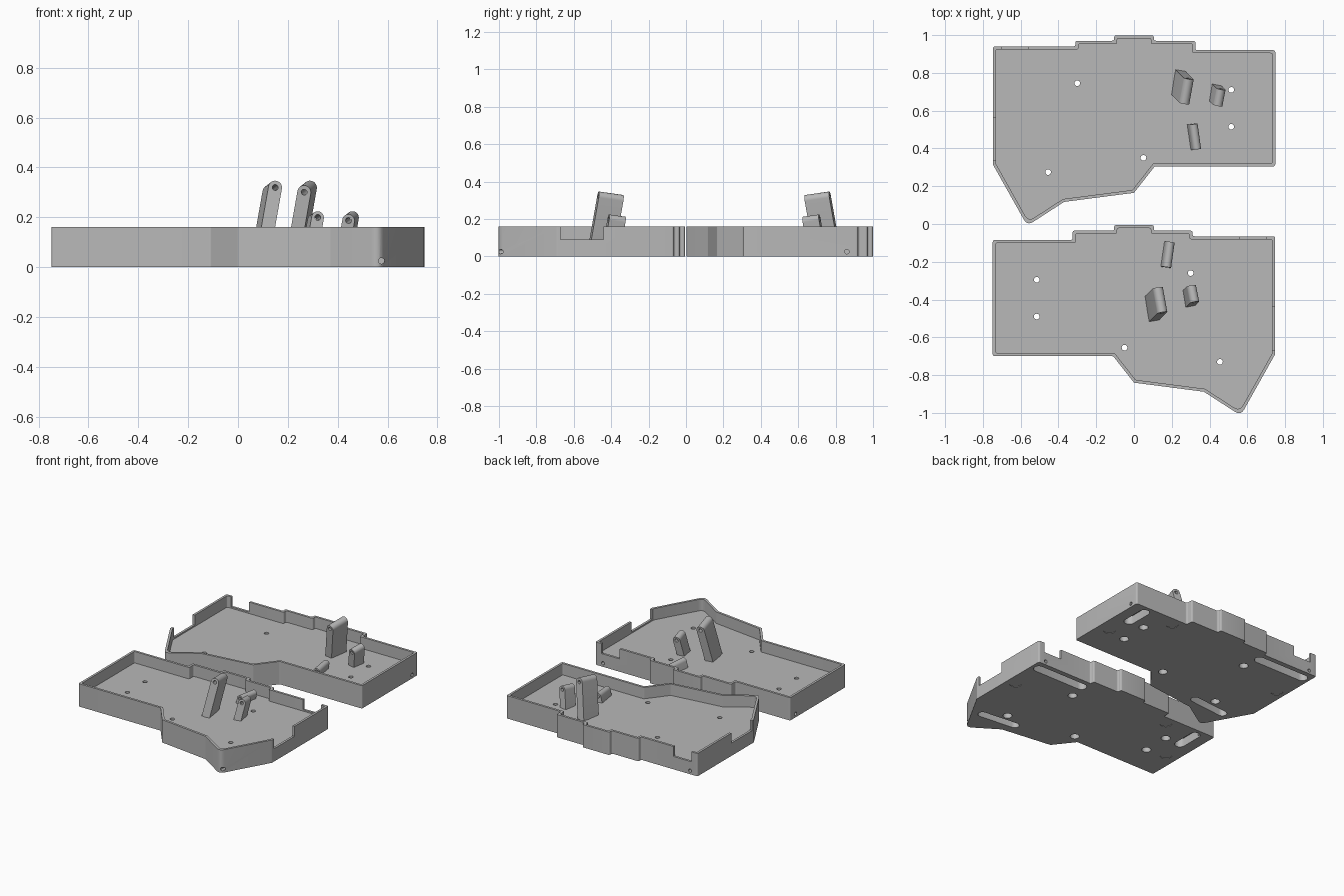
import bpy, bmesh, math
from mathutils import Vector, Matrix

if "Cube" in bpy.data.objects:
    bpy.data.objects.remove(bpy.data.objects["Cube"])

grey = bpy.data.materials.new("grey_plastic")
grey.diffuse_color = (0.48, 0.48, 0.48, 1)
grey.use_nodes = True
grey.node_tree.nodes["Principled BSDF"].inputs["Base Color"].default_value = grey.diffuse_color


def prism(name, pts, z0, z1, matrix=Matrix()):
    """Extrude a flat outline from z0 to z1."""
    bm = bmesh.new()
    face = bm.faces.new([bm.verts.new((p[0], p[1], z0)) for p in pts])
    top = bmesh.ops.extrude_face_region(bm, geom=[face])["geom"]
    for v in [g for g in top if isinstance(g, bmesh.types.BMVert)]:
        v.co.z = z1
    bmesh.ops.recalc_face_normals(bm, faces=bm.faces)
    bm.transform(matrix)
    me = bpy.data.meshes.new(name)
    bm.to_mesh(me)
    bm.free()
    ob = bpy.data.objects.new(name, me)
    bpy.context.collection.objects.link(ob)
    return ob


def circle(x, y, r, n=20):
    return [(x + r * math.cos(2 * math.pi * i / n), y + r * math.sin(2 * math.pi * i / n)) for i in range(n)]


def box(x0, y0, x1, y1):
    return [(x0, y0), (x1, y0), (x1, y1), (x0, y1)]


def stadium(a, b, r, n=10):
    a, b = Vector(a), Vector(b)
    base = math.atan2(b.y - a.y, b.x - a.x)
    pts = []
    for c, start in ((b, base - math.pi / 2), (a, base + math.pi / 2)):
        for i in range(n + 1):
            t = start + math.pi * i / n
            pts.append((c.x + r * math.cos(t), c.y + r * math.sin(t)))
    return pts


def inset(pts, t):
    """Move each side of a counter-clockwise outline inwards by t."""
    out = []
    for i, p in enumerate(pts):
        p = Vector(p)
        d0 = (p - Vector(pts[i - 1])).normalized()
        d1 = (Vector(pts[(i + 1) % len(pts)]) - p).normalized()
        n0, n1 = Vector((-d0.y, d0.x)), Vector((-d1.y, d1.x))
        out.append(p + (n0 + n1) * t / (1 + n0.dot(n1)))
    return out


def rounded(pts, radius, n=5):
    out = []
    for i, p in enumerate(pts):
        p = Vector(p)
        d0 = (p - Vector(pts[i - 1])).normalized()
        d1 = (Vector(pts[(i + 1) % len(pts)]) - p).normalized()
        r = 0.035 if i == 4 else radius
        d = r * math.tan(d0.angle(d1) / 2)
        a, b = p - d0 * d, p + d1 * d
        for k in range(n + 1):
            s = k / n
            out.append(a * (1 - s) ** 2 + p * 2 * s * (1 - s) + b * s * s)
    return out


def carve(ob, cutters):
    """Subtract all cutters, then remove them."""
    for c in cutters:
        c.hide_render = True
        m = ob.modifiers.new("cut", "BOOLEAN")
        m.operation, m.solver, m.object = "DIFFERENCE", "EXACT", c
    bpy.context.view_layer.update()
    me = bpy.data.meshes.new_from_object(ob.evaluated_get(bpy.context.evaluated_depsgraph_get()))
    ob.modifiers.clear()
    ob.data = me
    for c in cutters:
        bpy.data.objects.remove(c)


def finish(ob):
    ob.data.materials.clear()
    ob.data.materials.append(grey)
    ob.data.shade_smooth()
    ob.data.set_sharp_from_angle(angle=math.radians(30))


def mirrored(ob, name, matrix):
    me = ob.data.copy()
    me.transform(matrix)
    me.flip_normals()
    new = bpy.data.objects.new(name, me)
    bpy.context.collection.objects.link(new)


# Tray outline, counter-clockwise from the front left corner
outline = [(-.748, -.70), (-.11, -.70), (0, -.84), (.37, -.888), (.565, -1.014), (.747, -.69),
           (.747, -.065), (.31, -.065), (.31, -.035), (.105, -.035), (.105, -.006), (-.105, -.006),
           (-.105, -.035), (-.325, -.035), (-.325, -.085), (-.748, -.085)]
FLOOR, TOP = 0.08, 0.16
tray = prism("front_tray", rounded(outline, .012), 0, TOP)
cuts = [prism("cavity", rounded(inset(outline, .016), .010), FLOOR, .3)]

# Wall notches for the ports
cuts.append(prism("side_notch", box(.71, -.67, .80, -.44), .09, .3))
cuts.append(prism("back_notch", box(.56, -.10, .70, 0), .09, .3))

# Screw holes with counterbores underneath
for x, y in ((-.515, -.295), (-.515, -.49), (-.05, -.655), (.455, -.73), (.30, -.26)):
    cuts.append(prism("screw_hole", circle(x, y, .015), -.1, .3))
    cuts.append(prism("counterbore", circle(x, y, .03), -.1, .045))

# Leg pockets underneath
for a, b, r in (((.33, -.135), (.69, -.135), .035), ((-.635, -.295), (-.635, -.145), .035),
                ((.34, -.795), (.59, -.82), .03)):
    cuts.append(prism("leg_pocket", stadium(a, b, r), -.1, .06))

# Shallow round foot recesses
for x, y in ((-.66, -.465), (-.395, -.15), (.68, -.38)):
    cuts.append(prism("foot_recess", circle(x, y, .04), -.1, .003))

# Pivot holes through the outer walls
along_y = Matrix.Rotation(math.pi / 2, 4, "X")
along_x = Matrix.Rotation(math.pi / 2, 4, "Y")
cuts.append(prism("tip_pivot", circle(.575, .025, .012, 12), .86, 1.1, along_y))
cuts.append(prism("back_pivot", circle(.69, .025, .012, 12), -.1, .1, along_y))
cuts.append(prism("side_pivot", circle(-.025, -.145, .012, 12), -.8, -.66, along_x))
carve(tray, cuts)
finish(tray)
mirrored(tray, "back_tray", Matrix.Translation((0, 1.005, 0)) @ Matrix.Diagonal((-1, 1, 1, 1)))


# Folding legs: slabs with a rounded, drilled end
def leg(name, base, axis, along, thick, length, height):
    r = thick / 2
    arc = [(r * math.cos(t * math.pi / 12), height - r + r * math.sin(t * math.pi / 12)) for t in range(13)]
    ob = prism("front_" + name, [(-r, 0), (r, 0)] + arc, -length / 2, length / 2, along_y)
    carve(ob, [prism("drill", circle(0, height - r, .012, 12), -length, length, along_y)])
    a = Vector(axis).normalized()
    l = Vector(along)
    l = (l - a * l.dot(a)).normalized()
    t = l.cross(a)
    m = Matrix((t, l, a)).transposed().to_4x4()
    m.translation = base
    ob.data.transform(m)
    finish(ob)
    mirrored(ob, "back_" + name, Matrix.Translation((.14, .30, 0)) @ Matrix.Diagonal((1, -1, 1, 1)))


leg("tall_leg", (.095, -.447, .07), (.045, .045, .255), (-.02, .13, 0), .055, .135, .275)
leg("short_leg", (.29, -.393, .07), (.045, .045, .255), (-.015, .09, 0), .05, .09, .152)
leg("low_leg", (.172, -.162, .07), (.25, 0, 1), (.02, .135, 0), .045, .135, .07)
